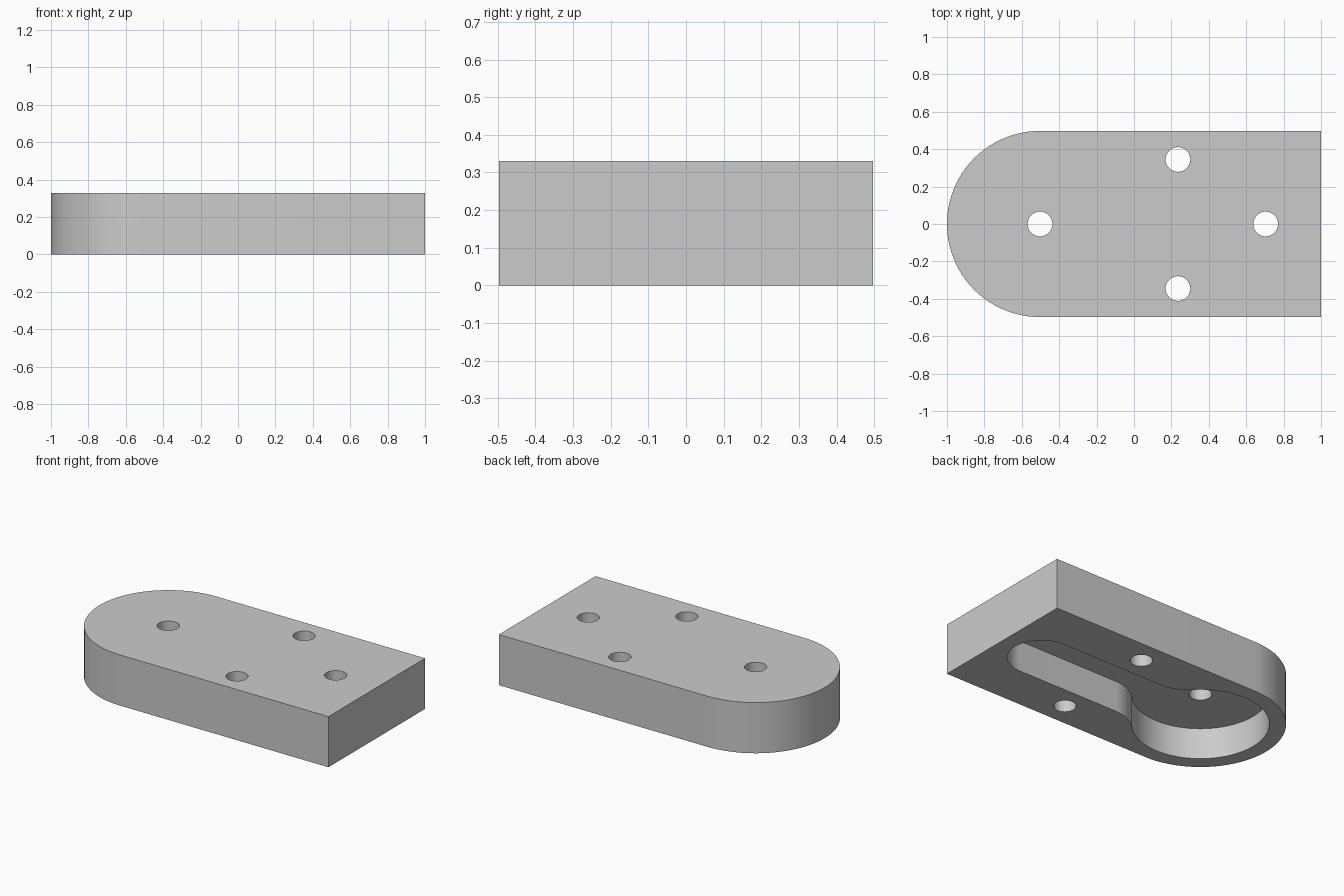
import bpy
import bmesh
from math import sin, cos, pi, atan2, sqrt

HEIGHT = 0.33
HALF_WIDTH = 0.4975
ROUND_X = -1 + HALF_WIDTH      # centre of the rounded end
SLOT_X, SLOT_R = 0.7, 0.2      # narrow end of the pocket
BOWL_R, FILLET_R = 0.4, 0.25   # wide end of the pocket and its blend
POCKET_DEPTH = 0.2
HOLE_R = 0.066

cube = bpy.data.objects.get("Cube")
if cube:
    bpy.data.objects.remove(cube, do_unlink=True)

grey = bpy.data.materials.new("plain_grey")
grey.use_nodes = True
colour = (0.6, 0.6, 0.6, 1)
grey.diffuse_color = colour
grey.node_tree.nodes["Principled BSDF"].inputs["Base Color"].default_value = colour


def arc(cx, cy, r, start, end, steps):
    """Points along an arc, both ends included."""
    angles = [start + (end - start) * i / steps for i in range(steps + 1)]
    return [(cx + r * cos(a), cy + r * sin(a)) for a in angles]


def prism(name, outline, bottom, top):
    """Extrude a closed counter-clockwise outline between two heights."""
    bm = bmesh.new()
    face = bm.faces.new([bm.verts.new((x, y, bottom)) for x, y in outline])
    extruded = bmesh.ops.extrude_face_region(bm, geom=[face])["geom"]
    for v in extruded:
        if isinstance(v, bmesh.types.BMVert):
            v.co.z = top
    bmesh.ops.recalc_face_normals(bm, faces=bm.faces)
    mesh = bpy.data.meshes.new(name)
    bm.to_mesh(mesh)
    bm.free()
    mesh.materials.append(grey)
    obj = bpy.data.objects.new(name, mesh)
    bpy.context.collection.objects.link(obj)
    return obj


def cut(target, cutter):
    """Subtract the cutter from the target, then discard it."""
    cutter.hide_render = True
    mod = target.modifiers.new("cut", "BOOLEAN")
    mod.operation = "DIFFERENCE"
    mod.solver = "EXACT"
    mod.object = cutter
    bpy.ops.object.modifier_apply(modifier=mod.name)
    bpy.data.objects.remove(cutter, do_unlink=True)


# Block with one square end and one rounded end
outline = [(1, -HALF_WIDTH), (1, HALF_WIDTH)]
outline += arc(ROUND_X, 0, HALF_WIDTH, pi / 2, 3 * pi / 2, 64)
block = prism("block", outline, 0, HEIGHT)
bpy.ops.object.select_all(action="DESELECT")
bpy.context.view_layer.objects.active = block
block.select_set(True)

# Keyhole pocket in the underside: slot, blend arc and bowl, mirrored across y
blend_y = SLOT_R + FILLET_R
blend_dx = sqrt((BOWL_R + FILLET_R) ** 2 - blend_y ** 2)
blend_x = ROUND_X + blend_dx
meet = atan2(blend_y, blend_dx)
half = arc(SLOT_X, 0, SLOT_R, 0, pi / 2, 20)
half += arc(blend_x, blend_y, FILLET_R, 3 * pi / 2, pi + meet, 16)
half += arc(ROUND_X, 0, BOWL_R, meet, pi, 48)[1:]
mirrored = [(x, -y) for x, y in reversed(half[1:-1])]
cut(block, prism("pocket_cutter", half + mirrored, -0.1, POCKET_DEPTH))

# Four screw holes through the top
for x, y in [(ROUND_X, 0), (0.704, 0), (0.235, 0.345), (0.235, -0.345)]:
    circle = arc(x, y, HOLE_R, 0, 2 * pi, 48)[:-1]
    cut(block, prism("hole_cutter", circle, -0.1, HEIGHT + 0.1))

bpy.ops.object.shade_smooth_by_angle(angle=pi / 6)
